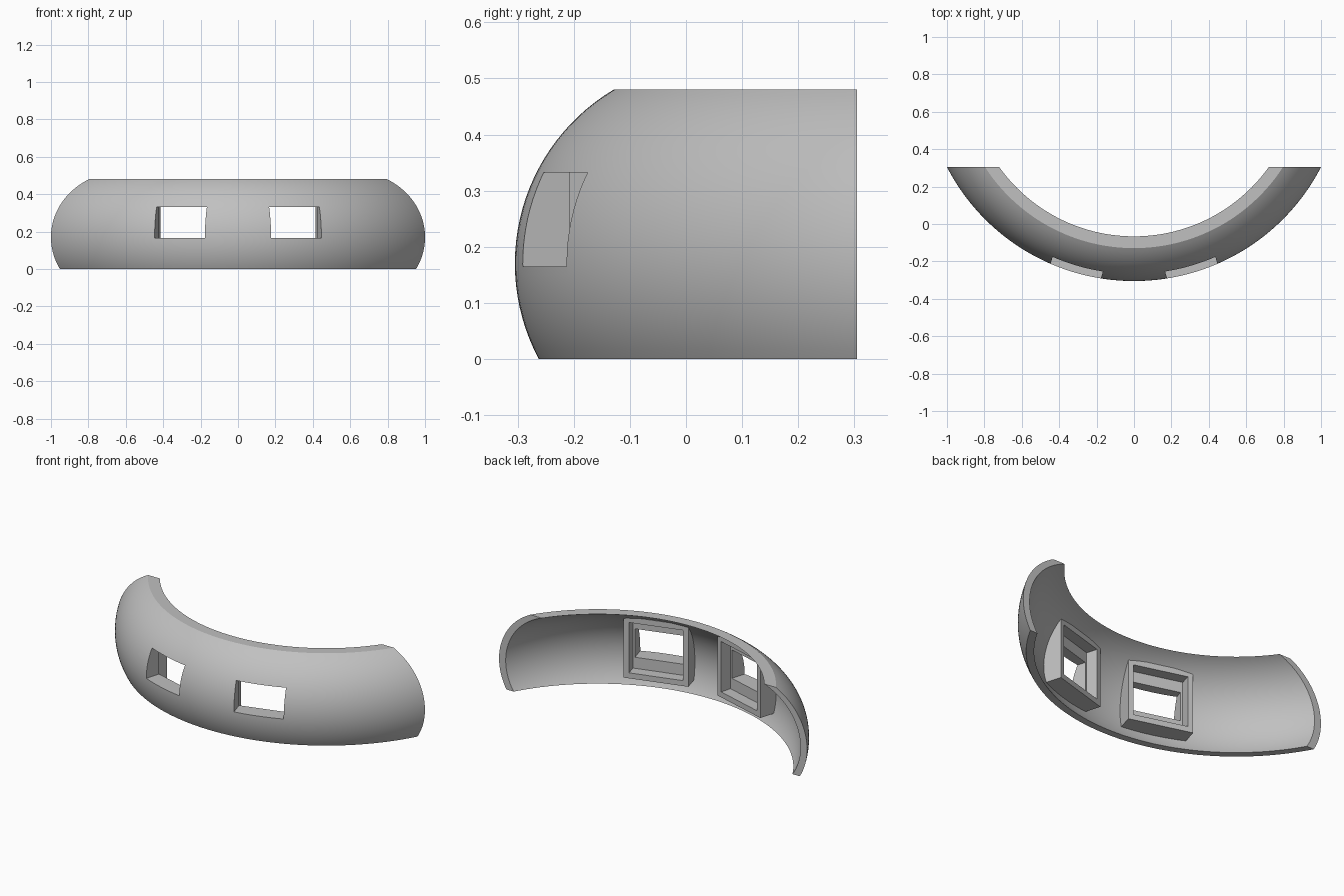
import bpy, bmesh, math
from mathutils import Matrix, Vector

if "Cube" in bpy.data.objects:
    bpy.data.objects.remove(bpy.data.objects["Cube"])

AXIS_Y = 0.82          # vertical axis of the curved band
TILT = math.radians(16.2)
grey = bpy.data.materials.new("grey")
grey.diffuse_color = (0.53, 0.53, 0.53, 1)
grey.use_nodes = True
grey.node_tree.nodes["Principled BSDF"].inputs["Base Color"].default_value = grey.diffuse_color


def finish(bm, name):
    bmesh.ops.recalc_face_normals(bm, faces=bm.faces)
    me = bpy.data.meshes.new(name)
    bm.to_mesh(me)
    bm.free()
    ob = bpy.data.objects.new(name, me)
    me.materials.append(grey)
    bpy.context.collection.objects.link(ob)
    return ob


def arc(c, rho, z0, z1, n):
    """Circular profile points (radius, height) centred at height 0.17."""
    a0, a1 = (math.asin(max(-1, min(1, (z - 0.17) / rho))) for z in (z0, z1))
    return [(c + rho * math.cos(a0 + (a1 - a0) * i / n),
             0.17 + rho * math.sin(a0 + (a1 - a0) * i / n)) for i in range(n + 1)]


def sweep(name, profile, plane, steps=96):
    """Turn a closed profile about the axis, ending on a flat plane at both ends."""
    bm = bmesh.new()
    rings = []
    for i in range(steps + 1):
        t = 2 * i / steps - 1
        ring = []
        for r, z in profile:
            a = t * math.acos(plane / r)
            ring.append(bm.verts.new((r * math.sin(a), AXIS_Y - r * math.cos(a), z)))
        rings.append(ring)
    n = len(profile)
    for p, q in zip(rings, rings[1:]):
        for j in range(n):
            k = (j + 1) % n
            bm.faces.new((p[j], p[k], q[k], q[j]))
    bm.faces.new(rings[0])
    bm.faces.new(rings[-1])
    return finish(bm, name)


def box(name, side, half_w, z0, z1, n0, n1):
    """Box facing outwards along the window direction, n0..n1 from the axis."""
    bm = bmesh.new()
    bmesh.ops.create_cube(bm, size=1)
    size = Matrix.Diagonal((2 * half_w, n1 - n0, z1 - z0, 1))
    move = Matrix.Translation(Vector((0, -(n0 + n1) / 2, (z0 + z1) / 2)))
    turn = Matrix.Rotation(side * TILT, 4, 'Z')
    bm.transform(Matrix.Translation((0, AXIS_Y, 0)) @ turn @ move @ size)
    return finish(bm, name)


def cut(target, cutter):
    m = target.modifiers.new("cut", 'BOOLEAN')
    m.operation, m.solver, m.object = 'DIFFERENCE', 'EXACT', cutter
    bpy.context.view_layer.objects.active = target
    bpy.ops.object.modifier_apply(modifier=m.name)
    bpy.data.objects.remove(cutter)


# Curved band as a solid, and the hollow behind it
band = sweep("curved_band", [(0.6, 0.0)] + arc(0.764, 0.361, 0, 0.48, 28) + [(0.6, 0.48)], 0.515)
hollow = sweep("hollow", [(0.55, -0.1)] + arc(0.747, 0.34, -0.1, 0.505, 32) + [(0.55, 0.505)], 0.4)

# Frame blocks stay standing inside the hollow
for s in (-1, 1):
    cut(hollow, box("frame_block", s, 0.182, 0.068, 0.428, 0.965, 1.3))
cut(band, hollow)

# Stepped window openings: wide recess at the back, smaller hole through the front
for s in (-1, 1):
    cut(band, box("recess", s, 0.152, 0.1, 0.395, 0.8, 1.029))
    cut(band, box("window_hole", s, 0.14, 0.165, 0.332, 0.8, 1.3))

bpy.ops.object.select_all(action='DESELECT')
band.select_set(True)
bpy.context.view_layer.objects.active = band
bpy.ops.object.shade_smooth_by_angle(angle=math.radians(25))
